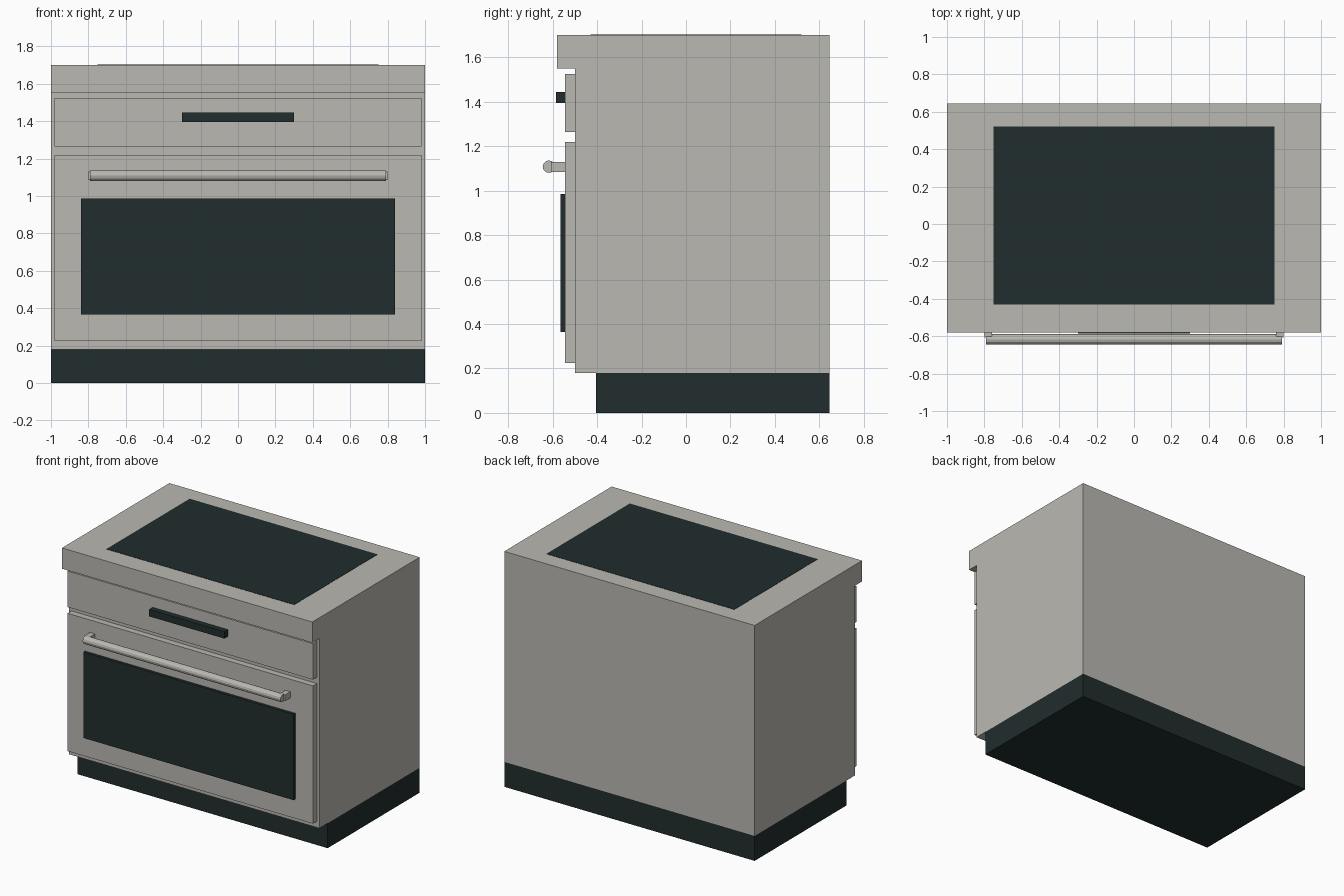
import bpy, bmesh, math
from mathutils import Matrix

if "Cube" in bpy.data.objects:
    bpy.data.objects.remove(bpy.data.objects["Cube"])


def material(name, rgb):
    m = bpy.data.materials.new(name)
    m.diffuse_color = (*rgb, 1)
    m.use_nodes = True
    m.node_tree.nodes["Principled BSDF"].inputs["Base Color"].default_value = m.diffuse_color
    return m


STEEL = material("warm_grey_steel", (0.49, 0.482, 0.445))
DARK = material("dark_glass", (0.0152, 0.026, 0.026))


def finish(name, bm, mat):
    bmesh.ops.recalc_face_normals(bm, faces=bm.faces)
    me = bpy.data.meshes.new(name)
    bm.to_mesh(me)
    bm.free()
    me.materials.append(mat)
    ob = bpy.data.objects.new(name, me)
    bpy.context.collection.objects.link(ob)
    return ob


def box(name, x, y, z, mat):
    """Box from (min, max) ranges on each axis."""
    bm = bmesh.new()
    bmesh.ops.create_cube(bm, size=1)
    for v in bm.verts:
        for i, (lo, hi) in enumerate((x, y, z)):
            v.co[i] = hi if v.co[i] > 0 else lo
    return finish(name, bm, mat)


# Cabinet with overhanging worktop: side profile (y, z) extruded across x
profile = [(-0.5, 0.18), (0.645, 0.18), (0.645, 1.7), (-0.58, 1.7), (-0.58, 1.55), (-0.5, 1.55)]
bm = bmesh.new()
face = bm.faces.new([bm.verts.new((-1, y, z)) for y, z in profile])
side = bmesh.ops.extrude_face_region(bm, geom=[face])
bmesh.ops.translate(bm, vec=(2, 0, 0), verts=[g for g in side["geom"] if isinstance(g, bmesh.types.BMVert)])
finish("cabinet_body", bm, STEEL)

# Recessed base and cooktop glass
box("plinth", (-1, 1), (-0.405, 0.645), (0, 0.18), DARK)
box("cooktop_glass", (-0.75, 0.75), (-0.43, 0.52), (1.695, 1.702), DARK)

# Drawer
box("drawer_front", (-0.98, 0.98), (-0.545, -0.5), (1.265, 1.525), STEEL)
box("drawer_handle", (-0.3, 0.3), (-0.585, -0.545), (1.395, 1.445), DARK)

# Oven door with window
box("oven_door", (-0.98, 0.98), (-0.545, -0.5), (0.225, 1.22), STEEL)
box("oven_window", (-0.84, 0.84), (-0.565, -0.545), (0.365, 0.985), DARK)

# Door handle bar on two brackets
bm = bmesh.new()
bmesh.ops.create_cone(bm, cap_ends=True, segments=12, radius1=0.028, radius2=0.028, depth=1.58,
                      matrix=Matrix.Translation((0, -0.617, 1.108)) @ Matrix.Rotation(math.pi / 2, 4, 'Y'))
finish("door_handle_bar", bm, STEEL)
for name, s in (("left", -1), ("right", 1)):
    box(f"{name}_handle_bracket", sorted((s * 0.76, s * 0.80)), (-0.607, -0.545), (1.085, 1.13), STEEL)
